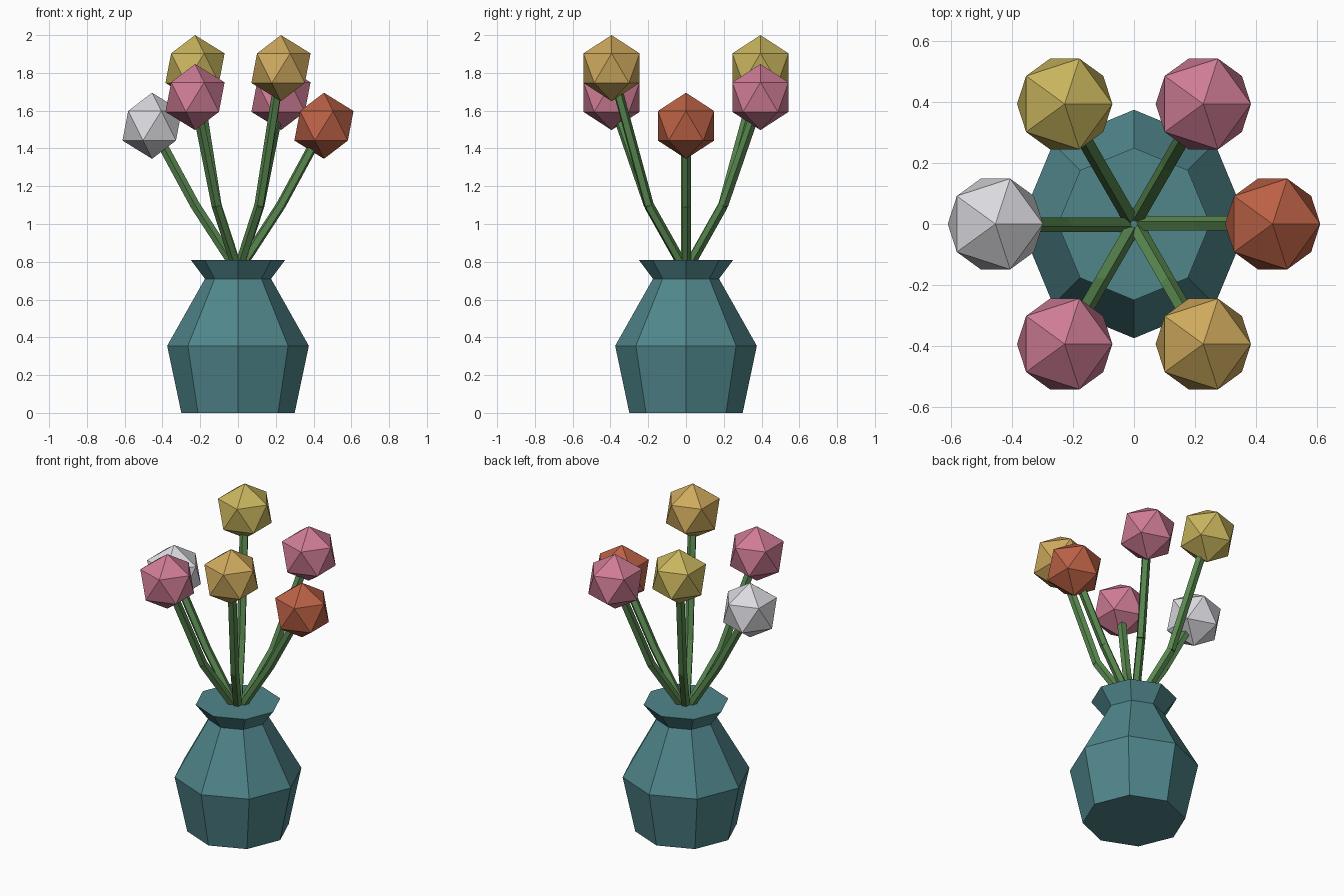
import bpy, bmesh, math
from mathutils import Vector

if "Cube" in bpy.data.objects:
    bpy.data.objects.remove(bpy.data.objects["Cube"])


def material(name, rgb):
    m = bpy.data.materials.new(name)
    m.diffuse_color = (*rgb, 1)
    m.use_nodes = True
    m.node_tree.nodes["Principled BSDF"].inputs["Base Color"].default_value = m.diffuse_color
    return m


def make_object(name, bm, mat):
    bmesh.ops.recalc_face_normals(bm, faces=bm.faces)
    me = bpy.data.meshes.new(name)
    bm.to_mesh(me)
    bm.free()
    me.materials.append(mat)
    ob = bpy.data.objects.new(name, me)
    bpy.context.collection.objects.link(ob)
    return ob


def loft(bm, rings):
    # Skin a list of vertex rings and cap both ends
    n = len(rings[0])
    vs = [[bm.verts.new(p) for p in ring] for ring in rings]
    for a, b in zip(vs, vs[1:]):
        for i in range(n):
            j = (i + 1) % n
            bm.faces.new((a[i], a[j], b[j], b[i]))
    bm.faces.new(vs[0][::-1])
    bm.faces.new(vs[-1])


def ring(center, radius, sides, rot=None):
    pts = []
    for i in range(sides):
        a = math.tau * i / sides
        p = Vector((radius * math.cos(a), radius * math.sin(a), 0))
        if rot:
            p.rotate(rot)
        pts.append(Vector(center) + p)
    return pts


teal = material("teal_glaze", (0.08, 0.24, 0.26))
green = material("stem_green", (0.10, 0.25, 0.08))
colours = {
    "red": (0.50, 0.12, 0.06), "pink": (0.62, 0.20, 0.30),
    "yellow": (0.58, 0.46, 0.11), "white": (0.70, 0.70, 0.74),
    "gold": (0.62, 0.40, 0.11),
}
petals = {k: material("petal_" + k, c) for k, c in colours.items()}

# Eight-sided vase
bm = bmesh.new()
profile = [(0.30, 0), (0.375, 0.355), (0.175, 0.71), (0.25, 0.81)]
loft(bm, [ring((0, 0, z), r, 8) for r, z in profile])
make_object("vase", bm, teal)

# Six flowers fanned round the vase: bent stem of two segments plus faceted head
heights = [1.52, 1.672, 1.825]
order = ["red", "pink", "yellow", "white", "pink", "gold"]
for k, colour in enumerate(order):
    a = math.tau * k / 6
    out = Vector((math.cos(a), math.sin(a), 0))
    top = out * 0.455 + Vector((0, 0, heights[k % 3]))
    bend = out * 0.2275 + Vector((0, 0, 1.10))
    base = Vector((0, 0, 0.75))

    bm = bmesh.new()
    for p, q in ((base, bend), (bend, top)):
        rot = (q - p).to_track_quat('Z', 'Y')
        loft(bm, [ring(c, 0.027, 5, rot) for c in (p, q)])
    make_object(f"stem_{k + 1}", bm, green)

    bm = bmesh.new()
    bmesh.ops.create_icosphere(bm, subdivisions=1, radius=0.175)
    head = make_object(f"flower_head_{k + 1}", bm, petals[colour])
    head.location = top
